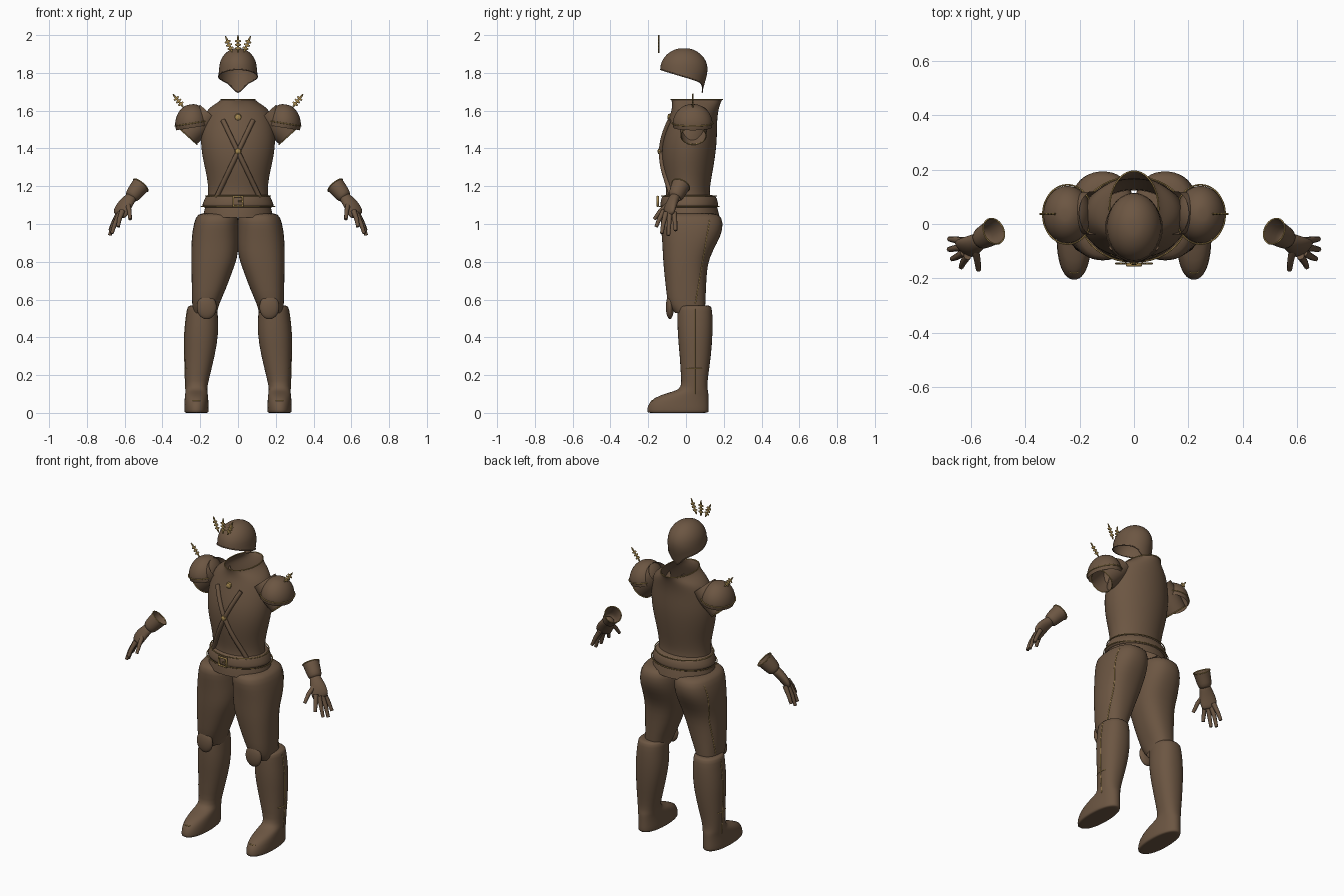
import bpy, bmesh, math
from mathutils import Vector

cube = bpy.data.objects.get("Cube")
if cube:
    bpy.data.objects.remove(cube, do_unlink=True)


def material(name, rgb):
    m = bpy.data.materials.new(name)
    m.use_nodes = True
    m.diffuse_color = (*rgb, 1)
    bsdf = m.node_tree.nodes["Principled BSDF"]
    bsdf.inputs["Base Color"].default_value = (*rgb, 1)
    bsdf.inputs["Roughness"].default_value = 0.7
    return m


BROWN = material("leather brown", (0.15, 0.093, 0.055))
GOLD = material("antique gold", (0.38, 0.25, 0.08))
UP = Vector((0, 0, 1))


def finish(name, mesh, mat, mirror=False, sub=0, smooth=True):
    ob = bpy.data.objects.new(name, mesh)
    bpy.context.scene.collection.objects.link(ob)
    mesh.materials.clear()
    mesh.materials.append(mat)
    for p in mesh.polygons:
        p.use_smooth = smooth
        p.material_index = 0
    if mirror:
        ob.modifiers.new("mirror", "MIRROR").use_clip = False
        ob.modifiers["mirror"].use_mirror_merge = False
    if sub:
        s = ob.modifiers.new("smooth", "SUBSURF")
        s.levels = s.render_levels = sub
    return ob


def ring(sec, n=24, axis=UP, power=1.0):
    """Points of one (super)elliptic cross-section x, y, z, rx, ry."""
    q = UP.rotation_difference(Vector(axis).normalized())
    pts = []
    for i in range(n):
        a = math.tau * i / n
        c, s = math.cos(a), math.sin(a)
        off = Vector((math.copysign(abs(c) ** power, c) * sec[3],
                      math.copysign(abs(s) ** power, s) * sec[4], 0))
        pts.append(Vector(sec[:3]) + q @ off)
    return pts


def loft(name, secs, mat=BROWN, n=24, axis=UP, power=1.0, caps=(), mirror=False, sub=1, smooth=True):
    bm = bmesh.new()
    rows = [[bm.verts.new(p) for p in ring(s, n, axis, power)] for s in secs]
    for a, b in zip(rows, rows[1:]):
        for i in range(n):
            j = (i + 1) % n
            bm.faces.new((a[i], a[j], b[j], b[i]))
    for k in caps:
        bm.faces.new(rows[k])
    bmesh.ops.recalc_face_normals(bm, faces=bm.faces)
    mesh = bpy.data.meshes.new(name)
    bm.to_mesh(mesh)
    bm.free()
    return finish(name, mesh, mat, mirror, sub, smooth)


def tube(name, paths, r, mat=GOLD, cyclic=False, mirror=False, taper=1.0):
    """Round tubes along one or more paths, joined in one mesh."""
    cu = bpy.data.curves.new(name, "CURVE")
    cu.dimensions = "3D"
    cu.bevel_depth, cu.bevel_resolution, cu.use_fill_caps = r, 2, True
    for path in paths:
        sp = cu.splines.new("POLY")
        sp.points.add(len(path) - 1)
        sp.use_cyclic_u = cyclic
        for i, (pt, p) in enumerate(zip(sp.points, path)):
            pt.co = (*p, 1)
            pt.radius = 1 + (taper - 1) * i / (len(path) - 1)
    tmp = bpy.data.objects.new(name + " path", cu)
    bpy.context.scene.collection.objects.link(tmp)
    deps = bpy.context.evaluated_depsgraph_get()
    mesh = bpy.data.meshes.new_from_object(tmp.evaluated_get(deps))
    bpy.data.objects.remove(tmp, do_unlink=True)
    return finish(name, mesh, mat, mirror)


def on_surface(ob, points, direction):
    """Project points onto the evaluated surface of an object."""
    ev = ob.evaluated_get(bpy.context.evaluated_depsgraph_get())
    d = Vector(direction)
    out = []
    for p in points:
        hit, loc, _, _ = ev.ray_cast(Vector(p) - d * 2, d)
        if hit:
            out.append(loc)
    return out


def steps(a, b, n=14):
    a, b = Vector(a), Vector(b)
    return [a.lerp(b, i / n) for i in range(n + 1)]


def trim(name, sec, axis=UP, mirror=False):
    tube(name, [ring(sec, 40, axis)], 0.003, cyclic=True, mirror=mirror)


# Torso, open at the neck
collar = (0, 0.057, 1.66, 0.09, 0.137)
torso = loft("torso", [collar, (0, 0.055, 1.645, 0.105, 0.13), (0, 0.05, 1.61, 0.165, 0.124),
                       (0, 0.035, 1.55, 0.187, 0.13), (0, 0.02, 1.45, 0.202, 0.146),
                       (0, 0.012, 1.35, 0.19, 0.143), (0, 0.01, 1.25, 0.165, 0.127),
                       (0, 0.01, 1.17, 0.157, 0.113), (0, 0.01, 1.11, 0.165, 0.125)], sub=2)
trim("collar_trim", collar)

# Belt and hip skirt
loft("belt", [(0, 0.01, 1.155, 0.155, 0.115), (0, 0.016, 1.15, 0.172, 0.145),
              (0, 0.017, 1.12, 0.183, 0.152), (0, 0.017, 1.09, 0.197, 0.158),
              (0, 0.017, 1.085, 0.165, 0.14)])
loft("hip_skirt", [(0, 0.017, 1.1, 0.172, 0.146), (0, 0.018, 1.07, 0.181, 0.154),
                   (0, 0.02, 1.035, 0.188, 0.16)])
trim("belt_upper_trim", (0, 0.016, 1.148, 0.173, 0.146))
trim("belt_lower_trim", (0, 0.017, 1.092, 0.195, 0.157))
h = 0.025
tube("buckle", [[(sx * h, -0.15, 1.12 + sz * h) for sx, sz in ((-1, -1), (1, -1), (1, 1), (-1, 1))]],
     0.007, cyclic=True)
tube("buckle_pin", [[(0, -0.152, 1.12), (0.025, -0.152, 1.12)]], 0.004)

# Crossed chest straps and their studs
for side, label in ((1, "left"), (-1, "right")):
    line = on_surface(torso, steps((side * 0.08, 0, 1.55), (-side * 0.115, 0, 1.14)), (0, 1, 0))
    tube(label + "_chest_strap", [[p - Vector((0, 0.004, 0)) for p in line]], 0.013, BROWN)
for name, z, r, lift in (("upper_stud", 1.565, 0.02, 0), ("crossing_stud", 1.385, 0.018, 0.014)):
    y = on_surface(torso, [(0, 0, z)], (0, 1, 0))[0].y - lift
    loft(name, [(0, y + 0.005, z, r, r), (0, y - 0.006, z, r * 0.8, r * 0.8),
                (0, y - 0.01, z, r * 0.3, r * 0.3)], GOLD, 8, (0, -1, 0), caps=(0, -1), sub=0, smooth=False)

# Sleeves and shoulder guards
arm = Vector((0.09, 0, -0.1))
loft("sleeves", [(0.15, 0.04, 1.585, 0.07, 0.08), (0.2, 0.04, 1.535, 0.074, 0.078),
                 (0.24, 0.04, 1.495, 0.07, 0.072), (0.27, 0.04, 1.465, 0.067, 0.066)], axis=arm, mirror=True)
trim("sleeve_trims", (0.268, 0.04, 1.467, 0.068, 0.067), arm, True)
tilt = Vector((0.16, 0, 1))
dome = [(0.245 + 0.105 * tilt.x * math.sin(t) * 0.5, 0.035, 1.53 + 0.105 * math.sin(t),
         0.09 * math.cos(t), 0.107 * math.cos(t)) for t in [k * math.pi / 16 for k in range(8)]]
loft("shoulder_guards", [(0.24, 0.035, 1.51, 0.089, 0.102)] + dome, axis=tilt, caps=(-1,), mirror=True)
trim("shoulder_trims", (0.244, 0.035, 1.533, 0.092, 0.109), tilt, True)


# Flat stacked plumes on the brow and shoulders
def plume(name, base, axis, length, mirror=False):
    ax = Vector(axis).normalized()
    prof = [(0, 0.1), (0.08, 0.35)]
    for k in range(3):
        t = 0.2 + 0.2 * k
        prof += [(t, 0.35), (t + 0.02, 1), (t + 0.11, 1), (t + 0.13, 0.35)]
    prof += [(0.86, 0.35), (1, 0.1)]
    secs = [(*(Vector(base) + ax * length * t), 0.016 * w, 0.004) for t, w in prof]
    loft(name, secs, GOLD, 8, ax, caps=(0, -1), mirror=mirror, sub=0, smooth=False)


plume("brow_plume_centre", (0, -0.145, 1.905), (0, 0, 1), 0.095)
plume("brow_plumes_outer", (0.03, -0.145, 1.907), (0.42, 0, 1), 0.095, True)
plume("shoulder_plumes", (0.288, 0.037, 1.617), (0.8, 0, 1), 0.092, True)

# Helmet dome with a sloping rim and a pointed nape
bm = bmesh.new()
n, rows = 40, []
for k in range(1, 13):
    row = []
    for i in range(n):
        a = math.tau * i / n
        f = math.sin(a)
        rim = 1.78 - 0.038 * f - 0.045 * max(0, f) ** 10
        if k <= 8:
            t = k * math.pi / 16
            s, z = math.sin(t), 1.82 + 0.112 * math.cos(t)
        else:
            z = 1.82 + (rim - 1.82) * (k - 8) / 4
            s = 1 - max(0, 1.8 - z) * 2.2 * max(0, f) + 0.04 * (k - 8) / 4 * (1 - abs(f))
        row.append(bm.verts.new((0.1 * s * math.cos(a), -0.011 + 0.125 * s * f, z)))
    rows.append(row)
bm.faces.new(rows[0])
for a, b in zip(rows, rows[1:]):
    for i in range(n):
        bm.faces.new((a[i], b[i], b[(i + 1) % n], a[(i + 1) % n]))
rim_points = [v.co.copy() for v in rows[-1]]
bmesh.ops.recalc_face_normals(bm, faces=bm.faces)
mesh = bpy.data.meshes.new("helmet")
bm.to_mesh(mesh)
bm.free()
finish("helmet", mesh, BROWN)
tube("helmet_rim", [rim_points], 0.003, BROWN, cyclic=True)

# Trousers: one leg mirrored
trousers = loft("trousers", [(0.11, 0.025, 1.06, 0.09, 0.13), (0.111, 0.027, 1.04, 0.114, 0.166),
                             (0.118, 0.033, 0.97, 0.124, 0.166), (0.121, 0.02, 0.9, 0.127, 0.146),
                             (0.125, 0.0, 0.82, 0.123, 0.123), (0.138, -0.003, 0.75, 0.109, 0.114),
                             (0.155, 0, 0.65, 0.09, 0.106), (0.173, 0.003, 0.57, 0.07, 0.1),
                             (0.175, 0.02, 0.53, 0.065, 0.08)], power=0.85, caps=(0,), mirror=True)

# Boots with feet
boots = loft("boots", [(0.187, 0.045, 0.57, 0.068, 0.08), (0.188, 0.045, 0.565, 0.08, 0.09),
                       (0.19, 0.048, 0.52, 0.083, 0.094), (0.194, 0.048, 0.42, 0.093, 0.094),
                       (0.203, 0.05, 0.3, 0.08, 0.083), (0.215, 0.045, 0.2, 0.067, 0.073),
                       (0.22, 0.045, 0.135, 0.057, 0.067), (0.22, 0.03, 0.115, 0.058, 0.088),
                       (0.22, -0.01, 0.095, 0.061, 0.13), (0.22, -0.04, 0.06, 0.064, 0.16),
                       (0.22, -0.043, 0.01, 0.066, 0.165), (0.22, -0.043, 0, 0.063, 0.162),
                       (0.22, -0.043, 0, 0.045, 0.13)], power=0.9, caps=(0, -1), mirror=True)

# Knee guards
loft("knee_guards", [(0.166, -0.085 - 0.022 * math.sin(t), 0.56, 0.054 * math.cos(t), 0.066 * math.cos(t))
                     for t in [math.radians(d) for d in (-80, -50, -20, 0, 20, 40, 60, 80)]],
     axis=(0, -1, 0), caps=(0, -1), mirror=True)

# Gold seams along the outside of the legs and on the boots
inward = (-1, 0, 0)
seams = [on_surface(trousers, steps((0, 0.125, 1.02), (0, 0.05, 0.58)), inward),
         on_surface(boots, steps((0, 0.047, 0.55), (0, 0.047, 0.1)), inward),
         on_surface(boots, steps((0, 0.0, 0.235), (0, 0.085, 0.235)), inward),
         on_surface(boots, steps((0.2, 0, 0.065), (0.24, 0, 0.065), 5), (0, 1, 0))]
tube("leg_seams", seams, 0.0025, mirror=True)

# Gloves: flared cuff, palm and fingers
wrist = Vector((0.09, -0.05, -0.11))
cuff_top = (0.515, -0.027, 1.205, 0.05, 0.048)
loft("glove_cuffs", [cuff_top, (0.54, -0.042, 1.175, 0.045, 0.044), (0.563, -0.055, 1.145, 0.041, 0.04),
                     (0.568, -0.058, 1.14, 0.028, 0.03)], axis=wrist, mirror=True)
trim("cuff_trims", cuff_top, wrist, True)
loft("glove_palms", [(0.555, -0.052, 1.155, 0.027, 0.03), (0.575, -0.066, 1.13, 0.027, 0.034),
                     (0.6, -0.08, 1.1, 0.026, 0.045), (0.62, -0.09, 1.065, 0.022, 0.048),
                     (0.632, -0.094, 1.04, 0.014, 0.042)], axis=wrist, caps=(0, -1), mirror=True)
fingers = [[(0.612, -0.118, 1.07), (0.628, -0.142, 1.025), (0.635, -0.158, 0.985)],
           [(0.625, -0.105, 1.06), (0.652, -0.121, 1.0), (0.668, -0.128, 0.95)],
           [(0.63, -0.085, 1.06), (0.66, -0.09, 1.0), (0.679, -0.093, 0.94)],
           [(0.63, -0.062, 1.06), (0.658, -0.058, 1.01), (0.678, -0.055, 0.965)],
           [(0.585, -0.085, 1.11), (0.575, -0.135, 1.07), (0.571, -0.168, 1.025)]]
tube("glove_fingers", fingers, 0.0145, BROWN, mirror=True, taper=0.65)
